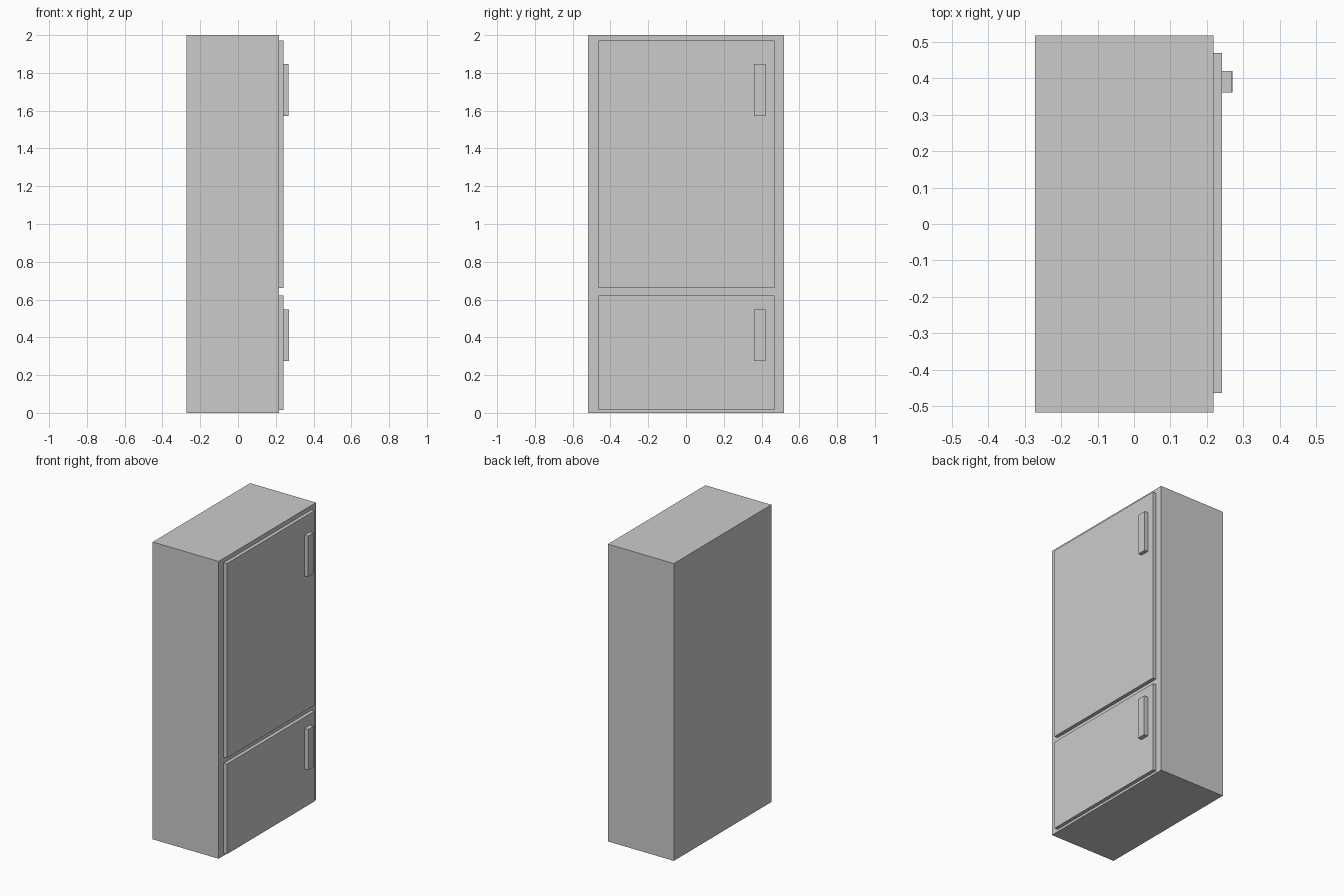
import bpy

if "Cube" in bpy.data.objects:
    bpy.data.objects.remove(bpy.data.objects["Cube"])


def box(name, x, y, z):
    """Flat-faced box spanning the given (min, max) ranges."""
    spans = (x, y, z)
    bpy.ops.mesh.primitive_cube_add(size=1, location=[(a + b) / 2 for a, b in spans])
    obj = bpy.context.object
    obj.name = name
    obj.scale = [b - a for a, b in spans]
    bpy.ops.object.transform_apply(location=False, rotation=False, scale=True)
    return obj


BODY_FRONT, DOOR_FRONT = 0.218, 0.242

# Cabinet
box("cabinet", (-0.272, BODY_FRONT), (-0.518, 0.518), (0, 2))

# Each door with its handle: door z range, handle z range, handle front
doors = {
    "fridge": ((0.662, 1.971), (1.573, 1.847), 0.267),
    "freezer": ((0.016, 0.622), (0.274, 0.548), 0.271),
}
for name, (door_z, handle_z, handle_front) in doors.items():
    box(name + "_door", (BODY_FRONT, DOOR_FRONT), (-0.464, 0.469), door_z)
    box(name + "_handle", (DOOR_FRONT, handle_front), (0.361, 0.42), handle_z)
